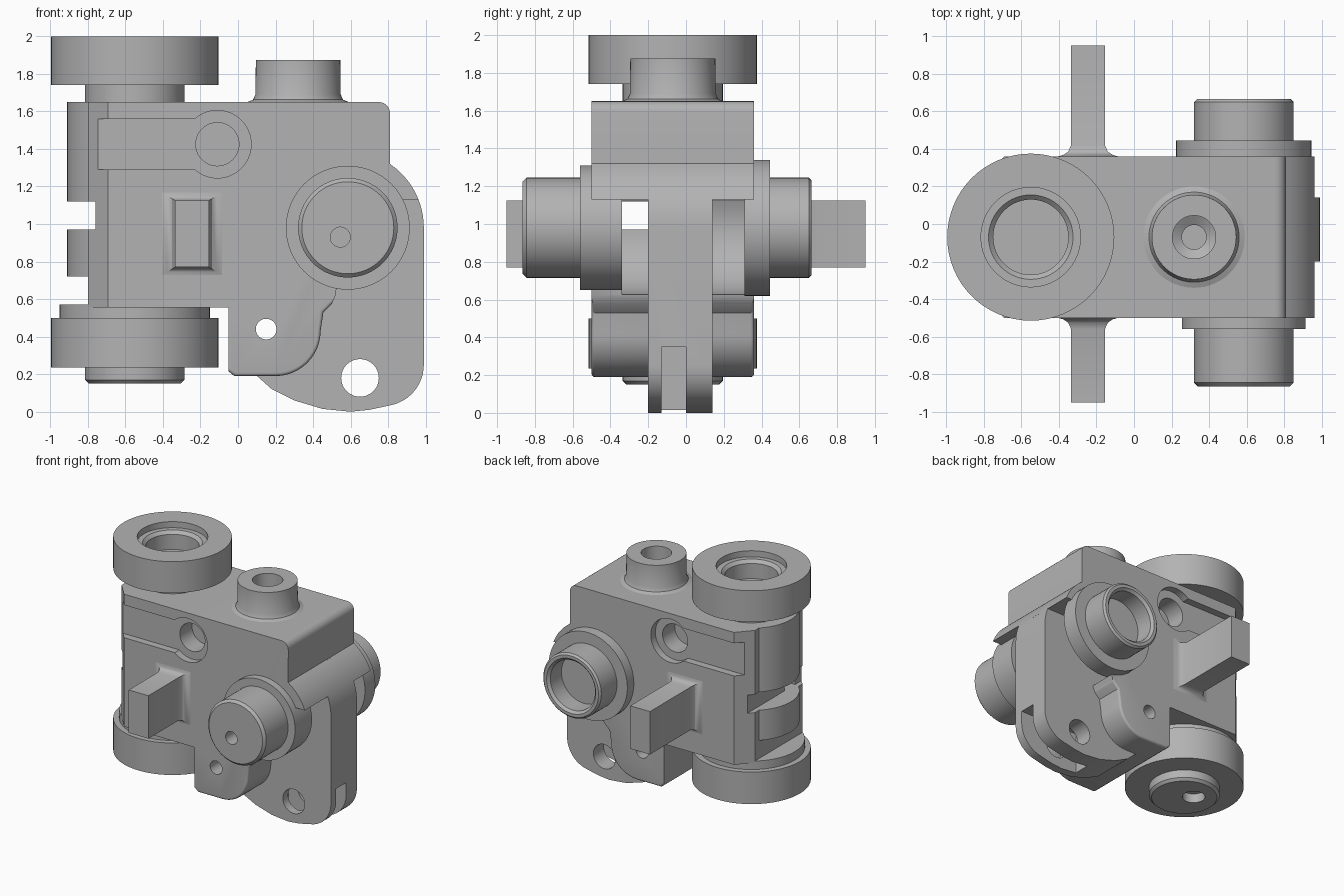
import bpy, bmesh, math
from mathutils import Vector

if "Cube" in bpy.data.objects:
    bpy.data.objects.remove(bpy.data.objects["Cube"])

grey = bpy.data.materials.new("plain grey")
grey.diffuse_color = (0.45, 0.45, 0.45, 1)
grey.use_nodes = True
grey.node_tree.nodes["Principled BSDF"].inputs["Base Color"].default_value = grey.diffuse_color
X, Y, Z = Vector((1, 0, 0)), Vector((0, 1, 0)), Vector((0, 0, 1))
CY = -0.07                      # middle plane of the body
PIV = (0.585, 0.98)             # x, z of the side pivots


def finish(name, bm):
    bmesh.ops.remove_doubles(bm, verts=bm.verts, dist=1e-5)
    bmesh.ops.recalc_face_normals(bm, faces=bm.faces)
    me = bpy.data.meshes.new(name)
    bm.to_mesh(me)
    bm.free()
    me.materials.append(grey)
    ob = bpy.data.objects.new(name, me)
    bpy.context.collection.objects.link(ob)
    return ob


def prism(name, pts, a, b, axis='Y', bevel=None):
    """Extrude an outline (x,z along Y, or x,y along Z) from a to b."""
    bm = bmesh.new()
    put = (lambda p, d: (p[0], d, p[1])) if axis == 'Y' else (lambda p, d: (p[0], p[1], d))
    lo = [bm.verts.new(put(p, a)) for p in pts]
    hi = [bm.verts.new(put(p, b)) for p in pts]
    bm.faces.new(lo)
    bm.faces.new(hi)
    n = len(pts)
    for i in range(n):
        j = (i + 1) % n
        bm.faces.new((lo[i], lo[j], hi[j], hi[i]))
    bmesh.ops.recalc_face_normals(bm, faces=bm.faces)
    if bevel:
        edges = [e for e in bm.edges if abs(e.verts[0].co.y - e.verts[1].co.y) < 1e-6
                 and all(bevel(v.co) for v in e.verts)]
        bmesh.ops.bevel(bm, geom=edges, offset=0.035, segments=4, profile=0.5,
                        affect='EDGES', clamp_overlap=True)
    return finish(name, bm)


def box(name, x0, x1, y0, y1, z0, z1):
    return prism(name, [(x0, z0), (x1, z0), (x1, z1), (x0, z1)], y0, y1)


def lathe(name, prof, origin, axis=Z, seg=64):
    """Revolve (radius, height) points around an axis through origin."""
    bm = bmesh.new()
    u = X
    w = axis.cross(u)
    rings = []
    for r, h in prof:
        base = Vector(origin) + axis * h
        if r == 0:
            rings.append([bm.verts.new(base)] * seg)
        else:
            rings.append([bm.verts.new(base + r * (u * math.cos(2 * math.pi * i / seg)
                          + w * math.sin(2 * math.pi * i / seg))) for i in range(seg)])
    for A, B in zip(rings, rings[1:]):
        for i in range(seg):
            j = (i + 1) % seg
            bm.faces.new(list(dict.fromkeys((A[i], A[j], B[j], B[i]))))
    return finish(name, bm)


def cyl(name, r, a, b, origin, axis=Z):
    return lathe(name, [(0, a), (r, a), (r, b), (0, b)], origin, axis)


def arc(cx, cz, r, a0, a1, n=12):
    return [(cx + r * math.cos(math.radians(a0 + (a1 - a0) * i / n)),
             cz + r * math.sin(math.radians(a0 + (a1 - a0) * i / n))) for i in range(n + 1)]


def cut(ob, *tools):
    for t in tools:
        m = ob.modifiers.new("cut", 'BOOLEAN')
        m.operation, m.solver, m.object = 'DIFFERENCE', 'EXACT', t
        bpy.context.view_layer.objects.active = ob
        bpy.ops.object.modifier_apply(modifier=m.name)
        bpy.data.objects.remove(t)


# Main body with lower lobe and the brow above the pivot
outline = ([(-0.80, 0.555), (-0.05, 0.555), (-0.05, 0.215), (-0.02, 0.19)]
           + arc(0.20, 0.43, 0.24, -90, 0)
           + [(0.455, 0.53), (0.50, 0.575), (0.52, 0.62), (0.53, 0.70), (0.60, 0.75),
              (0.60, 1.13)]
           + arc(0.58, 0.98, 0.41, 21.5, 55.9) + arc(0.75, 1.59, 0.06, 0, 90, 6)
           + [(-0.80, 1.65)])
body = prism("body", outline, -0.50, 0.36, bevel=lambda c: c.z < 0.61 and c.x > -0.06
             and not (c.x < -0.04 and c.z > 0.5))
for s in (-1, 1):               # chamfered rear corners
    f = lambda d: CY + s * d
    cut(body, prism("corner", [(-0.69, f(0.432)), (-0.80, f(0.31)), (-0.9, f(0.2)),
                               (-0.9, f(0.6)), (-0.69, f(0.6))], 0.4, 1.8, 'Z'))

# Barrel around the vertical axis
barrel = cyl("barrel", 0.36, 0.72, 1.65, (-0.55, CY, 0))
for ob in (body, barrel):
    cut(ob, box("notch", -1.0, -0.76, -0.6, 0.5, 0.97, 1.12),
        box("through_slot", -1.0, 1.05, -0.34, -0.20, 0.97, 1.12))

# Clearance pockets on both sides of the centre plate
pocket = arc(PIV[0], PIV[1], 0.36, 157, 383, 40)
cut(body, prism("pocket", pocket, -0.34, -0.20), prism("pocket", pocket, 0.14, 0.31))

# Keyhole recesses on both sides
for y, s in ((-0.50, -1), (0.36, 1)):
    a, b = sorted((y - s * 0.06, y + s * 0.1))
    cut(body, box("groove", -0.9, -0.11, a, b, 1.29, 1.56))
    cut(body, cyl("round_recess", 0.18, a, b, (-0.11, 0, 1.425), Y))
    a, b = sorted((y - s * 0.22, y + s * 0.1))
    cut(body, cyl("blind_hole", 0.115, a, b, (-0.11, 0, 1.425), Y))

# Centre plate with forked foot
plate = prism("centre_plate",
              arc(0.58, 0.98, 0.41, 55, 0) + arc(0.77, 0.25, 0.22, 0, -80)
              + [(0.70, 0.01), (0.60, 0.0), (0.45, 0.015), (0.30, 0.06), (0.18, 0.12),
                 (0.09, 0.20), (0.09, 0.60), (0.20, 1.15), (0.40, 1.30)], -0.20, 0.14)
cut(plate, box("foot_slot", 0.46, 1.1, -0.13, 0.0, -0.1, 0.35),
    cyl("foot_hole", 0.1, -0.4, 0.4, (0.65, 0, 0.18), Y))
for ob in (body, plate):
    cut(ob, cyl("lobe_hole", 0.055, -0.7, 0.6, (0.15, 0, 0.44), Y))

# Upper roller with stepped bore, and its neck
lathe("upper_roller", [(0, 1.74), (0.445, 1.74), (0.445, 2.0), (0.265, 2.0), (0.265, 1.95),
                       (0.225, 1.95), (0.20, 1.925), (0.20, 1.80), (0, 1.80)],
      (-0.55, CY, 0))
cyl("upper_neck", 0.265, 1.60, 1.75, (-0.55, CY, 0))

# Lower roller, washer and end cap
cyl("lower_washer", 0.40, 0.495, 0.57, (-0.55, CY, 0))
cyl("lower_roller", 0.445, 0.235, 0.50, (-0.55, CY, 0))
cap = lathe("lower_cap", [(0, 0.15), (0.245, 0.15), (0.265, 0.17), (0.265, 0.235),
                          (0, 0.235)], (-0.55, CY, 0))
cut(cap, cyl("cap_hole", 0.085, 0.1, 0.225, (-0.60, CY + 0.05, 0)))

# Top nozzle with filleted base
lathe("top_nozzle", [(0, 1.64), (0.27, 1.65), (0.24, 1.662), (0.227, 1.69), (0.225, 1.875),
                     (0.115, 1.875), (0.115, 1.76), (0.065, 1.73), (0.065, 1.67),
                     (0, 1.67)], (0.32, CY, 0))

# Front pivot: flange and solid pin
org = (PIV[0], 0, PIV[1])
cyl("front_flange", 0.33, -0.56, -0.34, org, Y)
pin = lathe("front_pin", [(0, -0.55), (0.265, -0.55), (0.265, -0.845), (0.245, -0.865),
                          (0, -0.865)], org, Y)
cut(pin, cyl("pin_hole", 0.053, -0.95, -0.70, (0.545, 0, 0.93), Y))

# Rear pivot: flange and hollow pin
cyl("rear_flange", 0.36, 0.31, 0.445, org, Y)
lathe("rear_pin", [(0, 0.44), (0.265, 0.44), (0.265, 0.65), (0.25, 0.665), (0.225, 0.665),
                   (0.205, 0.645), (0.205, 0.50), (0, 0.50)], org, Y)

# Side arms with flared roots
for name, y, s in (("front_arm", -0.50, -1), ("rear_arm", 0.36, 1)):
    bm = bmesh.new()
    rings = []
    for d, g in ((-0.02, 0.07), (0, 0.07), (0.008, 0.042), (0.025, 0.016), (0.06, 0.0),
                 (0.95 - abs(y), 0.0)):
        h = g * 0.6
        rings.append([bm.verts.new((x, y + s * d, z)) for x, z in
                      ((-0.335 - g, 0.77 - h), (-0.155 + g, 0.77 - h),
                       (-0.155 + g, 1.125 + h), (-0.335 - g, 1.125 + h))])
    for A, B in zip(rings, rings[1:]):
        for i in range(4):
            j = (i + 1) % 4
            bm.faces.new((A[i], A[j], B[j], B[i]))
    bm.faces.new(rings[0])
    bm.faces.new(rings[-1])
    finish(name, bm)

# Smooth curved faces, keep edges sharp
for ob in bpy.context.scene.objects:
    ob.select_set(True)
bpy.context.view_layer.objects.active = body
bpy.ops.object.shade_smooth_by_angle(angle=math.radians(30))
